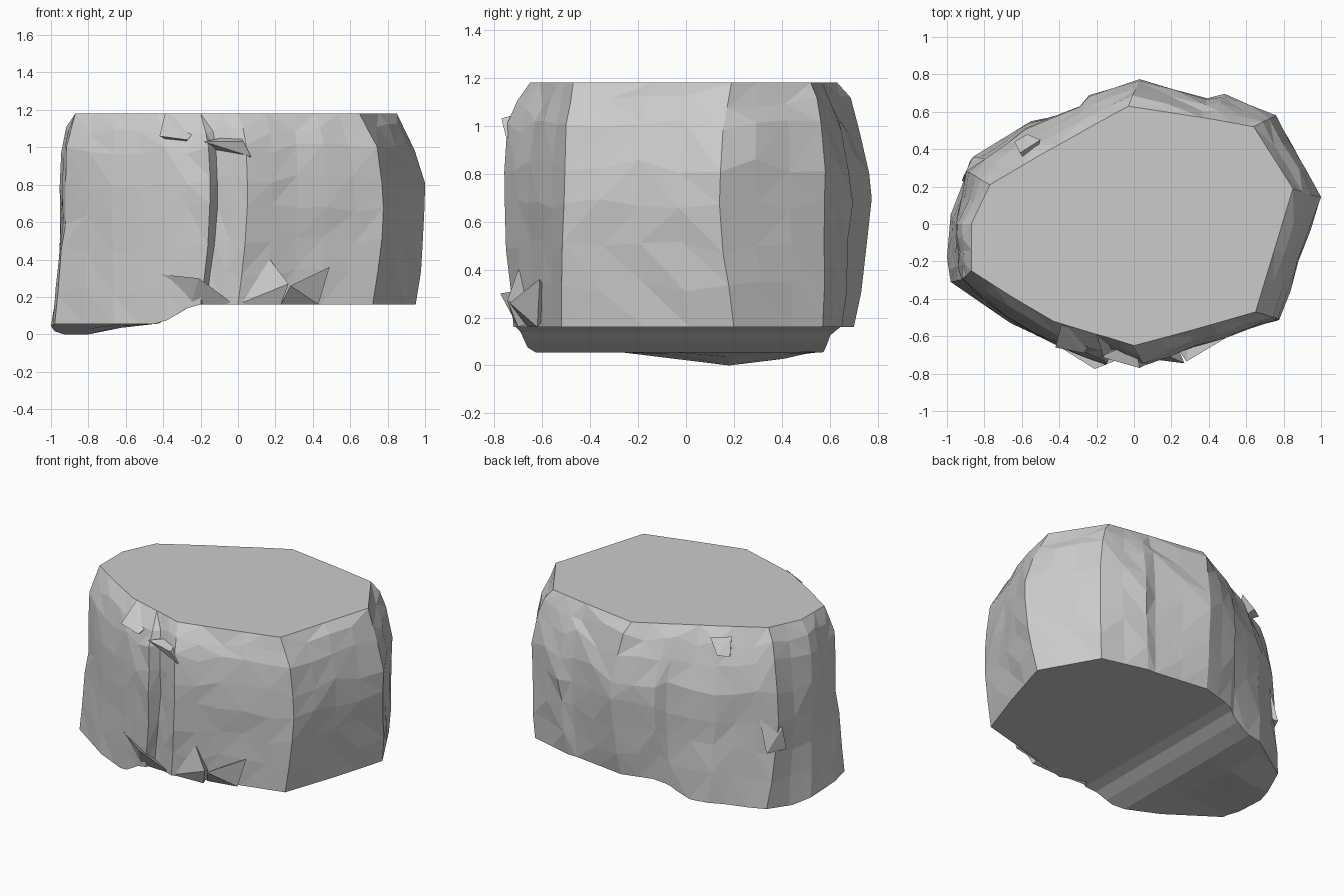
import bpy, bmesh, random
from mathutils import Vector

if "Cube" in bpy.data.objects:
    bpy.data.objects.remove(bpy.data.objects["Cube"])
random.seed(4)

TOP, BASE = 1.18, 0.16
# Vertical ridges, counter-clockwise: plan position at top, middle, base
RIDGES = [
    (.85, .19, 1.0, .14, .95, .20), (.64, .52, .76, .58, .74, .57),
    (.42, .56, .48, .69, .43, .65), (.36, .57, .39, .67, .37, .65),
    (-.03, .63, .03, .775, .0, .70), (-.25, .51, -.24, .685, -.25, .63),
    (-.31, .475, -.29, .63, -.30, .60), (-.50, .37, -.58, .51, -.55, .55),
    (-.77, .21, -.89, .28, -.86, .36), (-.87, .0, -.95, .0, -.98, .05),
    (-.87, -.14, -.945, -.15, -1.0, -.18),
    (-.87, -.25, -.93, -.30, -.98, -.31), (-.66, -.385, -.67, -.50, -.66, -.53),
    (-.43, -.52, -.39, -.66, -.38, -.66), (-.2, -.59, -.15, -.75, -.2, -.71),
    (-.16, -.60, -.11, -.68, -.17, -.66), (.0, -.65, .05, -.755, .0, -.72),
    (.3, -.57, .32, -.66, .3, -.63), (.65, -.47, .78, -.51, .72, -.52),
    (.75, -.14, .88, -.2, .84, -.17),
]


def smooth(t):
    t = max(0, min(1, t))
    return t * t * (3 - 2 * t)


def underside(x, y):
    """Flat base that drops to a foot on the left."""
    low = .055 - .055 * max(0, 1 - abs(y - .18) / .45) * smooth((-x - .5) / .3)
    return BASE + (low - BASE) * smooth((-x - .2) / .25)


def section(r, t):
    """Plan point on a ridge, t = 0 at the top and 1 at the base."""
    top, mid, low = Vector(r[:2]), Vector(r[2:4]), Vector(r[4:])
    if t < .5:
        # the front and left shoulders are squarer than the back
        power = 4.5 if r[3] < .1 and r[2] < .2 else 2.6
        return top.lerp(mid, 1 - (1 - t * 2) ** power)
    return mid.lerp(low, ((t - .5) * 2) ** 1.3)


# Main boulder: lofted rings with jittered facets
columns = []
for i, r in enumerate(RIDGES):
    n = RIDGES[(i + 1) % len(RIDGES)]
    gap = (Vector(r[2:4]) - Vector(n[2:4])).length
    steps = 1 if gap < .15 else 2 if gap < .38 else 3
    for k in range(steps):
        f = k / steps
        columns.append([a + (b - a) * f for a, b in zip(r, n)])

bm = bmesh.new()
rings = []
for t in (0, .08, .18, .34, .5, .67, .84, 1):
    ring = []
    for col in columns:
        p = section(col, t)
        z = TOP + (underside(*p) - TOP) * t if t < 1 else BASE
        if 0 < t < 1:
            p = p * (1 + random.uniform(-.009, .009))
            z += random.uniform(-.03, .03)
        ring.append(bm.verts.new((p.x, p.y, z)))
    rings.append(ring)

count = len(columns)
for a, b in zip(rings, rings[1:]):
    for j in range(count):
        k = (j + 1) % count
        if random.random() < .5:
            bm.faces.new((a[j], b[j], b[k]))
            bm.faces.new((a[j], b[k], a[k]))
        else:
            bm.faces.new((a[j], b[j], a[k]))
            bm.faces.new((b[j], b[k], a[k]))
bm.faces.new(rings[0])
bm.faces.new(rings[-1])

# Underside: slice the flat base, then lower its left part into the foot
CUTS = [((x, 0, 0), (1, 0, 0)) for x in (-.2, -.27, -.34, -.45, -.62, -.8)]
CUTS += [((0, y, 0), (0, 1, 0)) for y in (-.27, -.05, .18, .42)]


def on_base(item):
    return all(abs(v.co.z - BASE) < 1e-4 for v in item.verts)


for co, no in CUTS:
    faces = [f for f in bm.faces if on_base(f)]
    edges = {e for f in faces for e in f.edges}
    verts = {v for f in faces for v in f.verts}
    bmesh.ops.bisect_plane(bm, geom=faces + list(edges) + list(verts),
                           plane_co=co, plane_no=no, dist=1e-4)
for v in {v for f in bm.faces if on_base(f) for v in f.verts}:
    v.co.z = underside(v.co.x, v.co.y)
bmesh.ops.recalc_face_normals(bm, faces=bm.faces)


def add_object(name, bm):
    mesh = bpy.data.meshes.new(name)
    bm.to_mesh(mesh)
    bm.free()
    ob = bpy.data.objects.new(name, mesh)
    bpy.context.collection.objects.link(ob)
    return ob


add_object("boulder", bm)


# Splinters and broken flakes: small convex shards set into the surface
def shard(name, points):
    b = bmesh.new()
    verts = [b.verts.new(p) for p in points]
    bmesh.ops.convex_hull(b, input=verts)
    bmesh.ops.recalc_face_normals(b, faces=b.faces)
    add_object(name, b)


shard("left_base_splinter", [(-.41, -.65, .32), (-.21, -.775, .30),
      (-.02, -.70, .16), (-.25, -.69, .16), (-.2, -.62, .2)])
shard("right_base_splinter", [(.0, -.71, .16), (.17, -.70, .40),
      (.27, -.745, .27), (.23, -.70, .16), (.2, -.58, .2)])
shard("right_base_flake", [(.23, -.66, .16), (.28, -.735, .26),
      (.49, -.61, .36), (.43, -.62, .16), (.3, -.55, .25)])
shard("front_top_flake", [(-.39, -.54, 1.18), (-.42, -.66, 1.06),
      (-.27, -.69, 1.04), (-.20, -.60, 1.12), (-.3, -.5, 1.0)])
shard("front_overhang", [(-.18, -.71, 1.03), (.03, -.77, 1.03),
      (.07, -.75, .95), (.0, -.63, 1.07), (.0, -.6, .9)])
shard("back_top_flake", [(-.61, .38, 1.14), (-.50, .45, 1.13),
      (-.57, .48, 1.04), (-.64, .44, 1.03), (-.55, .3, 1.0)])
shard("back_left_flake", [(-.91, .26, .55), (-.80, .35, .62),
      (-.86, .36, .40), (-.92, .23, .40), (-.75, .2, .5)])
